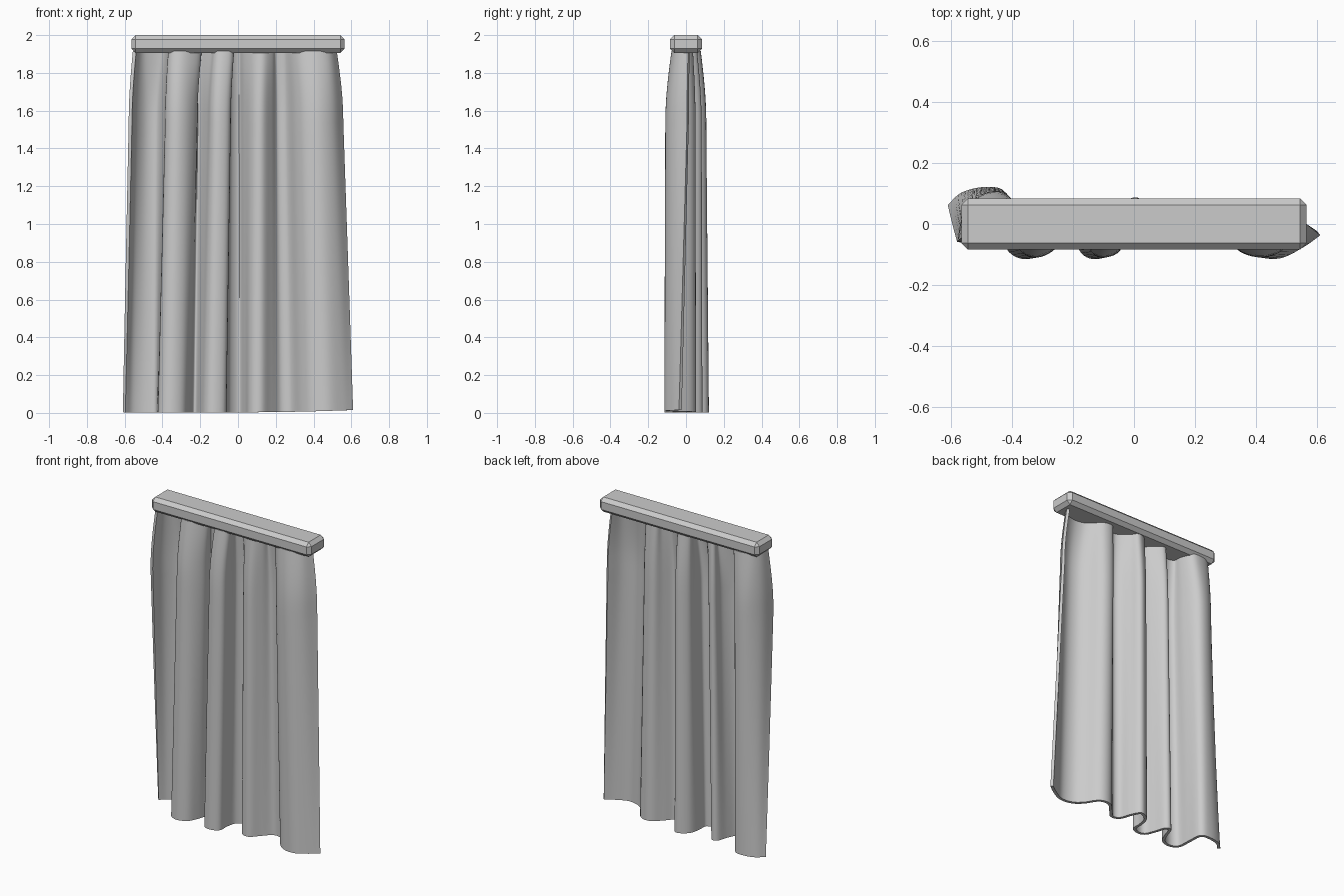
import bpy, bmesh, math
from mathutils import Vector

if "Cube" in bpy.data.objects:
    bpy.data.objects.remove(bpy.data.objects["Cube"])

# Rail: chamfered box
bm = bmesh.new()
bmesh.ops.create_cube(bm, size=1.0)
bmesh.ops.scale(bm, vec=(1.13, 0.168, 0.094), verts=bm.verts)
bmesh.ops.translate(bm, vec=(0, 0, 1.953), verts=bm.verts)
bmesh.ops.bevel(bm, geom=bm.edges[:], offset=0.022, segments=1, affect='EDGES')
mesh = bpy.data.meshes.new("rail")
bm.to_mesh(mesh)
bm.free()
rail = bpy.data.objects.new("rail", mesh)
bpy.context.collection.objects.link(rail)

# Curtain: fold line at the hem
hem = [(-.603, .056), (-.56, .095), (-.49, .112), (-.428, .098), (-.418, .01),
       (-.41, -.075), (-.36, -.106), (-.30, -.087), (-.268, -.03), (-.245, .035),
       (-.215, .035), (-.19, -.035), (-.165, -.09), (-.125, -.106), (-.075, -.085),
       (-.07, -.02), (-.05, .045), (.01, .078), (.045, .02), (.07, -.045),
       (.12, -.06), (.17, -.01), (.225, .04), (.29, .03), (.345, -.05),
       (.40, -.094), (.475, -.104), (.55, -.068), (.604, -.03)]


def gather(sx, sy, shift):
    """Inner hem folds drawn together, front middle folds slid to the right"""
    return [(x * sx + (shift if y < 0 and -.3 < x < .2 else 0), y * sy)
            for x, y in hem[4:-1]]


# Fold lines just below the rail and under it
mid = [(-.57, -.06), (-.55, .03), (-.49, .09), (-.42, .09)]
mid += gather(0.91, 0.95, 0.016) + [(.55, .01)]
head = [(-.548, -.04), (-.535, .02), (-.49, .06), (-.40, .065)]
head += gather(0.87, 0.64, 0.03) + [(.515, .015)]


def spline(pts, n=5):
    """Catmull-Rom resampling of a fold line"""
    p = [Vector(q) for q in pts]
    p = [2 * p[0] - p[1]] + p + [2 * p[-1] - p[-2]]
    out = []
    for i in range(1, len(p) - 2):
        a, b, c, d = p[i - 1:i + 3]
        for k in range(n):
            t = k / n
            out.append(0.5 * (2 * b + (c - a) * t + (2 * a - 5 * b + 4 * c - d) * t ** 2
                              + (3 * b - a - 3 * c + d) * t ** 3))
    return out + [p[-2]]


top, middle, low = spline(head), spline(mid), spline(hem)
rows, knee = 30, 0.2
verts, faces = [], []
for r in range(rows + 1):
    s = r / rows                                   # 0 at the rail, 1 at the hem
    for a, b, c in zip(top, middle, low):
        if s < knee:
            p = a.lerp(b, math.sin(s / knee * math.pi / 2))
        else:
            p = b.lerp(c, (s - knee) / (1 - knee))
        bottom = 0.003 + 0.012 * max(0, p.x) ** 2 / 0.36
        verts.append((p.x, p.y, 1.915 + (bottom - 1.915) * s))
n = len(low)
for r in range(rows):
    for c in range(n - 1):
        i = r * n + c
        faces.append((i, i + n, i + n + 1, i + 1))
mesh = bpy.data.meshes.new("curtain")
mesh.from_pydata(verts, [], faces)
curtain = bpy.data.objects.new("curtain", mesh)
bpy.context.collection.objects.link(curtain)
cloth = curtain.modifiers.new("thickness", 'SOLIDIFY')
cloth.thickness = 0.018
cloth.offset = 0

# Smooth cloth with crisp hem edges
bpy.context.view_layer.objects.active = curtain
curtain.select_set(True)
bpy.ops.object.modifier_apply(modifier=cloth.name)
bpy.ops.object.shade_smooth_by_angle(angle=math.radians(40))
